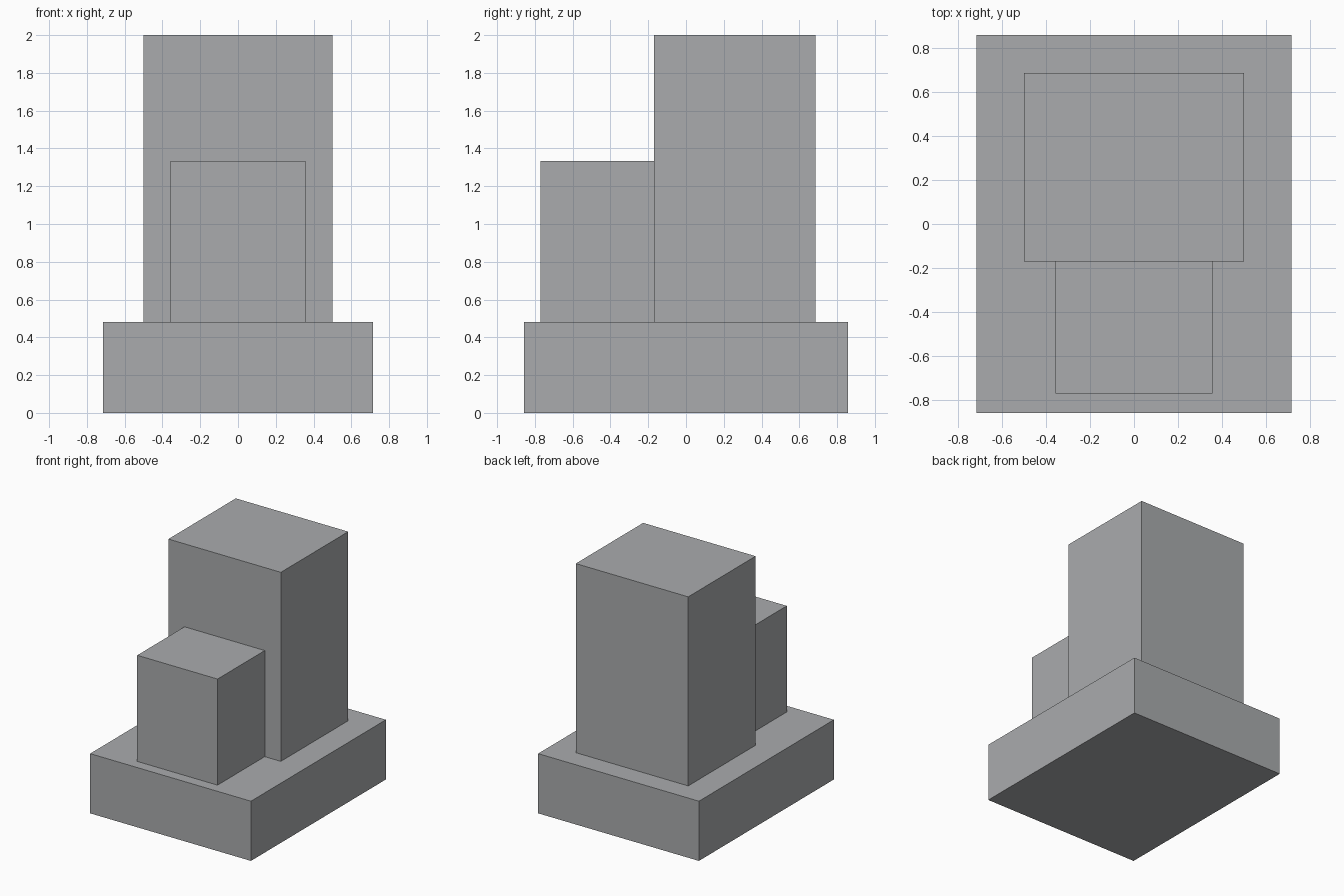
import bpy

# Remove the default object
cube = bpy.data.objects.get("Cube")
if cube:
    bpy.data.objects.remove(cube, do_unlink=True)

# Single grey material
GREY = (0.40, 0.41, 0.42, 1.0)
grey = bpy.data.materials.new("plain grey")
grey.use_nodes = True
grey.diffuse_color = GREY
grey.node_tree.nodes["Principled BSDF"].inputs["Base Color"].default_value = GREY


def block(name, x, y, z):
    """Add a box spanning the given (low, high) ranges."""
    spans = (x, y, z)
    bpy.ops.mesh.primitive_cube_add(size=1, location=[(a + b) / 2 for a, b in spans])
    obj = bpy.context.object
    obj.name = name
    obj.scale = [b - a for a, b in spans]
    bpy.ops.object.transform_apply(location=False, rotation=False, scale=True)
    obj.data.materials.append(grey)
    return obj


# Wide plinth
block("base", (-0.715, 0.715), (-0.857, 0.857), (0, 0.48))
# Tall block at the back
block("tall_block", (-0.50, 0.50), (-0.17, 0.686), (0.48, 2.0))
# Short block in front of it
block("short_block", (-0.357, 0.357), (-0.77, -0.17), (0.48, 1.333))
